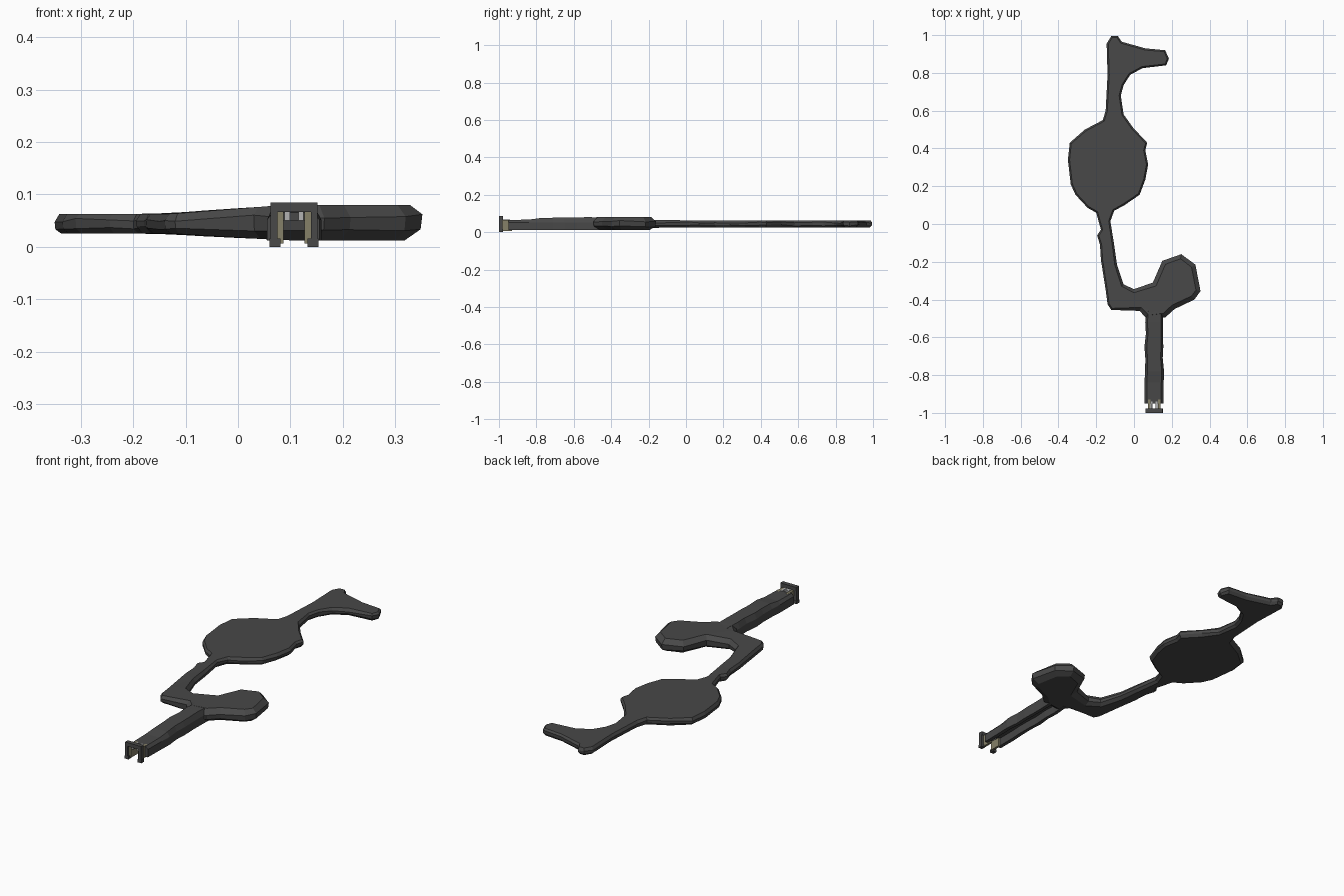
import bpy, bmesh, random
from mathutils import Vector

if "Cube" in bpy.data.objects:
    bpy.data.objects.remove(bpy.data.objects["Cube"])

random.seed(4)


def material(name, rgb):
    m = bpy.data.materials.new(name)
    m.diffuse_color = (*rgb, 1)
    m.use_nodes = True
    m.node_tree.nodes["Principled BSDF"].inputs["Base Color"].default_value = m.diffuse_color
    return m


DARK = material("dark_grey", (0.065, 0.065, 0.065))
TAN = material("tan", (0.24, 0.22, 0.14))
PALE = material("pale_grey", (0.45, 0.45, 0.45))


def finish(name, bm, mat):
    bmesh.ops.recalc_face_normals(bm, faces=bm.faces)
    me = bpy.data.meshes.new(name)
    bm.to_mesh(me)
    bm.free()
    me.materials.append(mat)
    ob = bpy.data.objects.new(name, me)
    bpy.context.collection.objects.link(ob)
    return ob


def bridge(bm, rings, closed=True):
    for a, b in zip(rings, rings[1:]):
        for i in range(len(a)):
            j = (i + 1) % len(a)
            bm.faces.new((a[i], a[j], b[j], b[i]))


def box(name, x0, x1, y0, y1, z0, z1, mat):
    bm = bmesh.new()
    bmesh.ops.create_cube(bm, size=1)
    for v in bm.verts:
        v.co = ((x0 + x1) / 2 + v.co.x * (x1 - x0),
                (y0 + y1) / 2 + v.co.y * (y1 - y0),
                (z0 + z1) / 2 + v.co.z * (z1 - z0))
    return finish(name, bm, mat)


def ramp(v, a, b):
    return min(1, max(0, (v - a) / (b - a)))


# Flat body outline: elbow, neck, disc, upper neck, hooked tip, and back to the lobe
outline = [
    (.07, -.505), (.03, -.46), (-.12, -.455), (-.14, -.425), (-.15, -.35),
    (-.175, -.19), (-.18, -.11), (-.195, -.06), (-.175, -.03), (-.20, .06),
    (-.245, .085), (-.31, .155), (-.335, .21), (-.35, .34), (-.34, .43),
    (-.26, .50), (-.165, .55), (-.15, .60), (-.14, .79), (-.145, .955),
    (-.12, .995), (-.085, .995), (-.065, .965), (.06, .93), (.165, .92),
    (.185, .875), (.17, .84), (.045, .825), (-.02, .79), (-.055, .735),
    (-.07, .68), (-.055, .58), (-.005, .51), (.07, .43), (.06, .39),
    (.075, .315), (.06, .235), (.03, .155), (-.05, .10), (-.105, .07),
    (-.125, .015), (-.105, -.11), (-.09, -.215), (-.055, -.32), (0, -.345),
    (.10, -.31), (.15, -.195), (.25, -.16), (.325, -.215), (.352, -.355),
    (.32, -.40), (.215, -.45), (.165, -.495)]

# The four heights of the rim: (share of bevel inset, share of height)
levels = [(1, 0), (.1, .3), (0, .68), (.7, 1)]
bm = bmesh.new()
rings = []
n = len(outline)
for inset, h in levels:
    ring = []
    for i, (x, y) in enumerate(outline):
        d0 = (Vector(outline[i]) - Vector(outline[i - 1])).normalized()
        d1 = (Vector(outline[(i + 1) % n]) - Vector(outline[i])).normalized()
        t = (d0 + d1).normalized()
        thick = ramp(x, -.13, .08) * ramp(y, .0, -.15)
        z0 = .025 - .013 * thick
        z1 = .063 + .017 * thick
        b = (.013 + .022 * thick) * inset
        wobble = random.uniform(-.004, .004) if 0 < h < 1 else 0
        ring.append(bm.verts.new((x + t.y * b, y - t.x * b,
                                  z0 + (z1 - z0) * h + wobble)))
    rings.append(ring)
bridge(bm, rings)
caps = [bm.faces.new(rings[0]), bm.faces.new(rings[-1])]
bmesh.ops.triangulate(bm, faces=caps, quad_method='BEAUTY', ngon_method='BEAUTY')
finish("flat_body", bm, DARK)

# Handle: channel open underneath, slightly uneven along its length
stations = [(-.95, .065, .05), (-.84, .067, .051), (-.78, .075, .05),
            (-.71, .077, .046), (-.65, .078, .05), (-.58, .079, .045),
            (-.52, .08, .047), (-.44, .078, .045)]
bm = bmesh.new()
rings = []
for y, top, w in stations:
    cx = .108 + random.uniform(-.003, .003)
    section = [(-1, .012), (-1, .052), (-.75, top), (.75, top), (1, .052),
               (1, .012), (.62, .012), (.55, .05), (-.55, .05), (-.62, .012)]
    rings.append([bm.verts.new((cx + sx * w, y, z)) for sx, z in section])
bridge(bm, rings)
bm.faces.new(rings[0])
bm.faces.new(rings[-1])
finish("channel_handle", bm, DARK)

# End frame: inverted U with small feet, tan strips and pale link posts
box("end_frame_top", .062, .152, -1.0, -.978, .066, .085, DARK)
for side, s in (("left", -1), ("right", 1)):
    def strip(name, a, b, y0, y1, z0, z1, mat):
        xs = sorted((.107 + s * a, .107 + s * b))
        box(side + name, xs[0], xs[1], y0, y1, z0, z1, mat)
    strip("_end_frame_leg", .032, .045, -1.0, -.98, .004, .07, DARK)
    strip("_end_frame_foot", .026, .047, -1.0, -.978, 0, .016, DARK)
    strip("_tan_strip", .02, .032, -.988, -.93, .006, .066, TAN)
    strip("_link_post", .008, .018, -.985, -.94, .05, .068, PALE)
